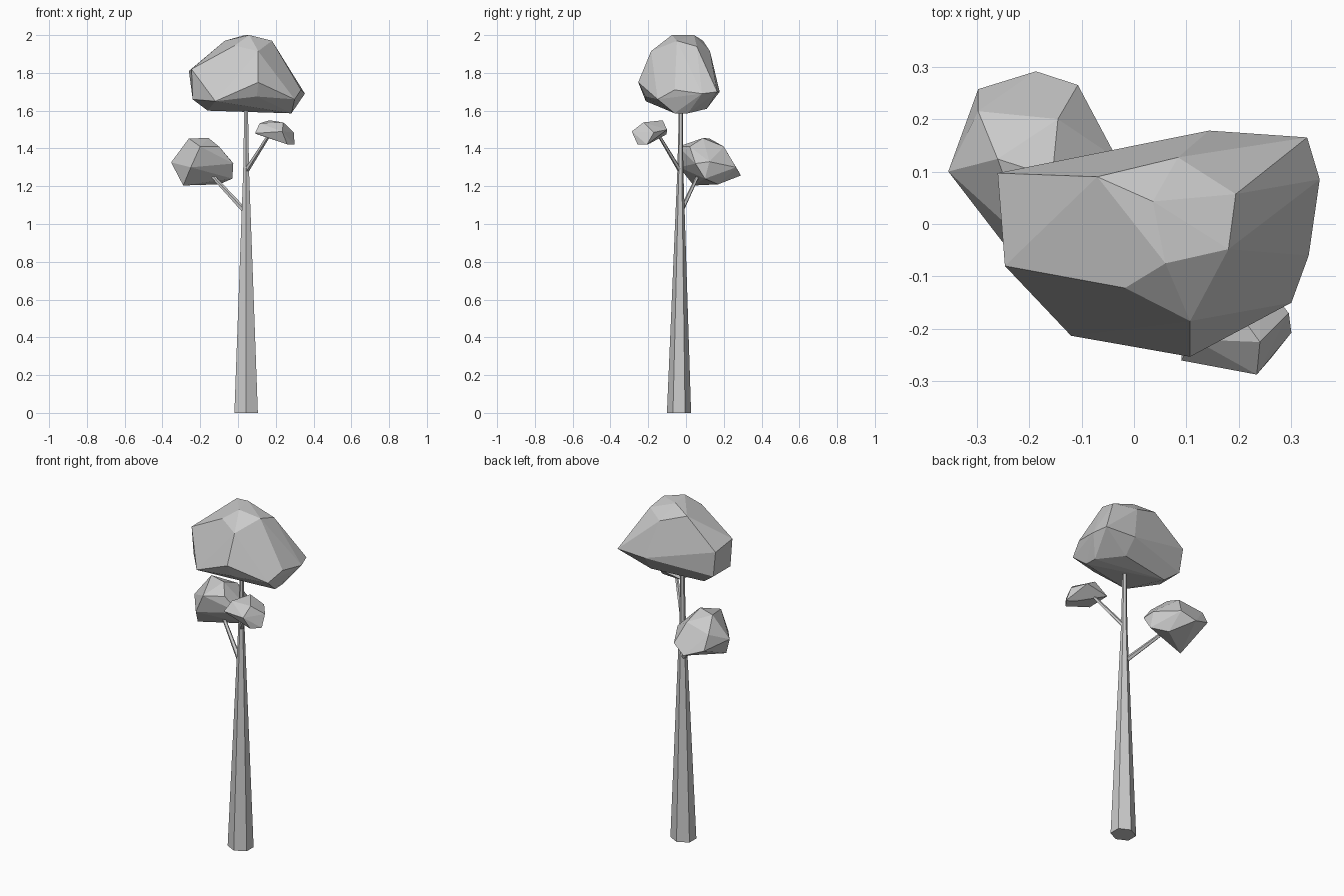
import bpy, bmesh, math
from mathutils import Vector

cube = bpy.data.objects.get("Cube")
if cube:
    bpy.data.objects.remove(cube, do_unlink=True)

grey = bpy.data.materials.new("plain_grey")
grey.use_nodes = True
tone = (0.6, 0.6, 0.6, 1)
grey.diffuse_color = tone
grey.node_tree.nodes["Principled BSDF"].inputs["Base Color"].default_value = tone


def finish(name, bm):
    bmesh.ops.recalc_face_normals(bm, faces=bm.faces)
    mesh = bpy.data.meshes.new(name)
    bm.to_mesh(mesh)
    bm.free()
    mesh.materials.append(grey)
    bpy.context.collection.objects.link(bpy.data.objects.new(name, mesh))


def limb(name, path, sides=6, level=False):
    """Tapered faceted tube through (x, y, z, radius) points."""
    bm = bmesh.new()
    axis = Vector(path[-1][:3]) - Vector(path[0][:3])
    turn = Vector((0, 0, 1)).rotation_difference(Vector((0, 0, 1)) if level else axis)
    rings = []
    for x, y, z, r in path:
        ring = []
        for i in range(sides):
            a = math.tau * i / sides - math.pi / 2
            offset = Vector((r * 1.12 * math.cos(a), r * math.sin(a), 0))
            ring.append(bm.verts.new(Vector((x, y, z)) + turn @ offset))
        rings.append(ring)
    for low, high in zip(rings, rings[1:]):
        for i in range(sides):
            j = (i + 1) % sides
            bm.faces.new((low[i], low[j], high[j], high[i]))
    bm.faces.new(rings[0])
    bm.faces.new(rings[-1])
    finish(name, bm)


def foliage(name, points):
    """Faceted clump: the hull of a few corner points."""
    bm = bmesh.new()
    for p in points:
        bm.verts.new(p)
    hull = bmesh.ops.convex_hull(bm, input=bm.verts)
    spare = {g for g in hull["geom_interior"] + hull["geom_unused"]
             if isinstance(g, bmesh.types.BMVert)}
    bmesh.ops.delete(bm, geom=list(spare), context="VERTS")
    bmesh.ops.dissolve_limit(bm, angle_limit=0.05, verts=bm.verts, edges=bm.edges)
    finish(name, bm)


# Trunk and branches
limb("trunk", [(.043, -.037, 0, .064), (.043, -.03, 1.28, .016), (.043, -.027, 1.68, .009)], level=True)
limb("lower_branch", [(.035, -.025, 1.07, .013), (-.15, .07, 1.27, .009)], 5)
limb("upper_branch", [(.043, -.03, 1.28, .012), (.17, -.15, 1.48, .008)], 5)

# Main crown: top, shoulders, rim, underside
foliage("main_crown", [
    (.06, -.075, 2), (.036, .043, 2), (.18, -.048, 1.97), (-.07, .09, 1.97),
    (.084, .127, 1.915), (.194, .057, 1.94), (.107, -.185, 1.915), (-.017, -.122, 1.945),
    (-.26, .097, 1.81), (-.246, -.08, 1.82), (.107, -.253, 1.75),
    (-.12, -.213, 1.65), (.3, -.15, 1.66), (.333, -.06, 1.71), (.354, .085, 1.69),
    (.33, .165, 1.7), (.143, .178, 1.7), (.1, -.215, 1.675),
    (-.24, -.07, 1.66), (-.24, .09, 1.66), (-.16, .06, 1.6),
    (.283, -.06, 1.586), (.28, .01, 1.586), (.15, .11, 1.61)])

# Lower left clump
foliage("large_clump", [
    (-.26, .124, 1.453), (-.156, .09, 1.455), (-.145, .2, 1.41), (-.2, -.04, 1.41),
    (-.1, .02, 1.41), (-.297, .215, 1.38), (-.354, .1, 1.326), (-.25, -.035, 1.3),
    (-.032, .124, 1.33), (-.025, .05, 1.32), (-.107, .265, 1.3), (-.187, .291, 1.257),
    (-.297, .257, 1.3), (-.03, .1, 1.24), (-.29, .04, 1.204), (-.1, .17, 1.21)])

# Upper front clump
foliage("small_clump", [
    (.167, -.124, 1.549), (.24, -.225, 1.538), (.114, -.22, 1.533), (.234, -.287, 1.49),
    (.09, -.26, 1.48), (.1, -.103, 1.475), (.24, -.1, 1.5), (.295, -.17, 1.485),
    (.3, -.207, 1.42), (.26, -.257, 1.422), (.25, -.19, 1.427), (.167, -.14, 1.455)])
